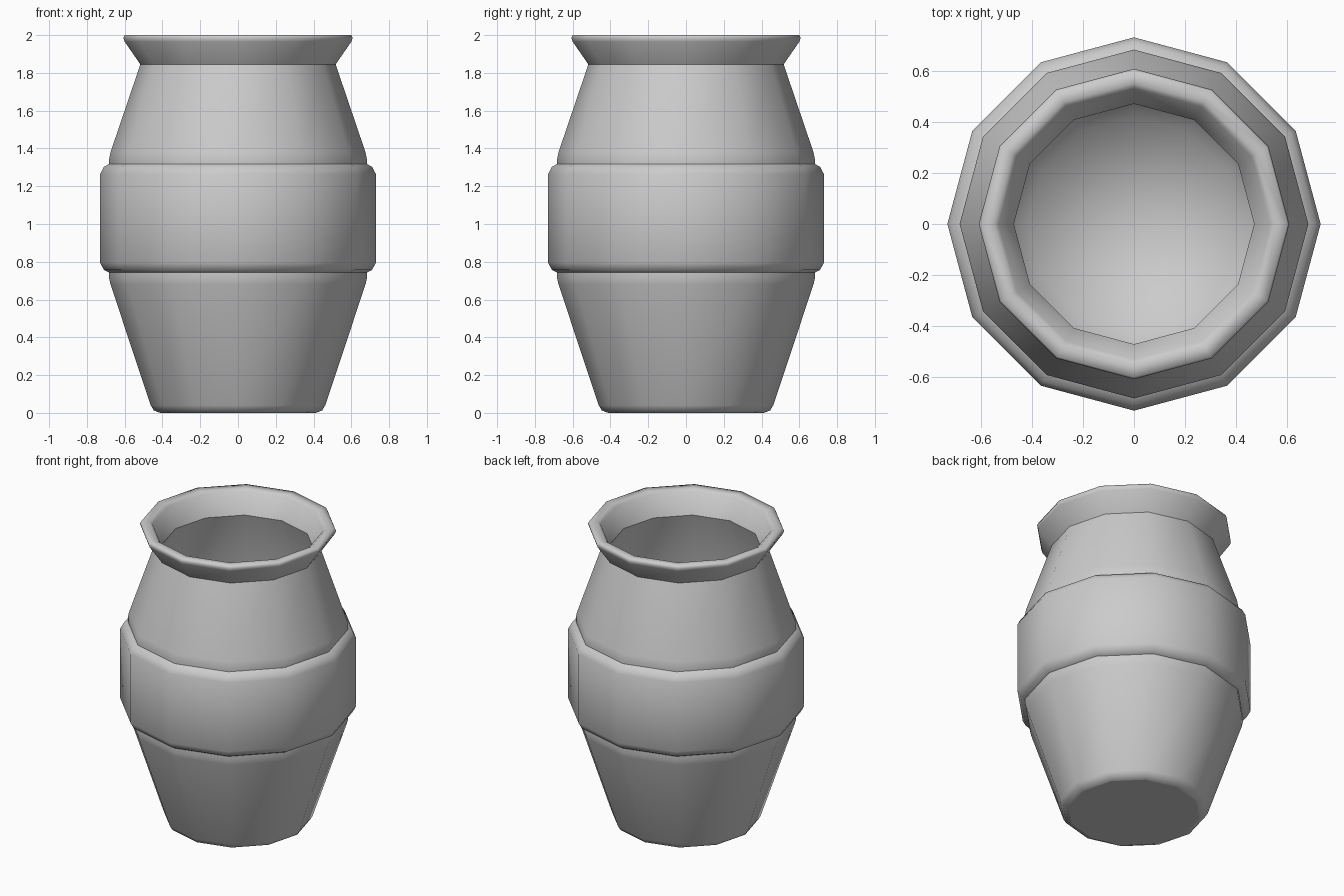
import bpy, bmesh, math

if "Cube" in bpy.data.objects:
    bpy.data.objects.remove(bpy.data.objects["Cube"])

SIDES = 12


def lathe(name, profile, sharp_rings=()):
    """Turn a (radius, z) profile around z; the end points are closed with fans."""
    bm = bmesh.new()
    rings = []
    for r, z in profile:
        if r == 0:
            rings.append([bm.verts.new((0, 0, z))] * SIDES)
        else:
            rings.append([bm.verts.new((r * math.cos(math.tau * i / SIDES),
                                        r * math.sin(math.tau * i / SIDES), z))
                          for i in range(SIDES)])
    for low, high in zip(rings, rings[1:]):
        for i in range(SIDES):
            j = (i + 1) % SIDES
            corners = dict.fromkeys((low[i], low[j], high[j], high[i]))
            bm.faces.new(list(corners)).smooth = True
    # creases
    for k in sharp_rings:
        for i in range(SIDES):
            edge = bm.edges.get((rings[k][i], rings[k][(i + 1) % SIDES]))
            edge.smooth = False
    bmesh.ops.recalc_face_normals(bm, faces=bm.faces)
    mesh = bpy.data.meshes.new(name)
    bm.to_mesh(mesh)
    bm.free()
    obj = bpy.data.objects.new(name, mesh)
    bpy.context.collection.objects.link(obj)
    return obj


# outer wall: foot, lower body, raised belly band, shoulder, flared lip
outer = [(0, 0), (0.41, 0), (0.445, 0.012), (0.462, 0.04),
         (0.675, 0.68), (0.682, 0.71), (0.682, 0.742),
         (0.71, 0.757), (0.73, 0.795),
         (0.73, 1.265), (0.71, 1.302), (0.682, 1.318),
         (0.682, 1.345), (0.675, 1.38), (0.517, 1.845),
         (0.6, 1.965), (0.607, 1.985), (0.6, 2.0)]
# inner wall: lip, neck, hollow, floor
inner = [(0.55, 2.0), (0.53, 1.985), (0.47, 1.85), (0.63, 1.36),
         (0.635, 0.7), (0.42, 0.06), (0, 0.045)]
neck_out = outer.index((0.517, 1.845))
neck_in = len(outer) + 2
lathe("vase", outer + inner, (1, 6, 11, neck_out, neck_in))
